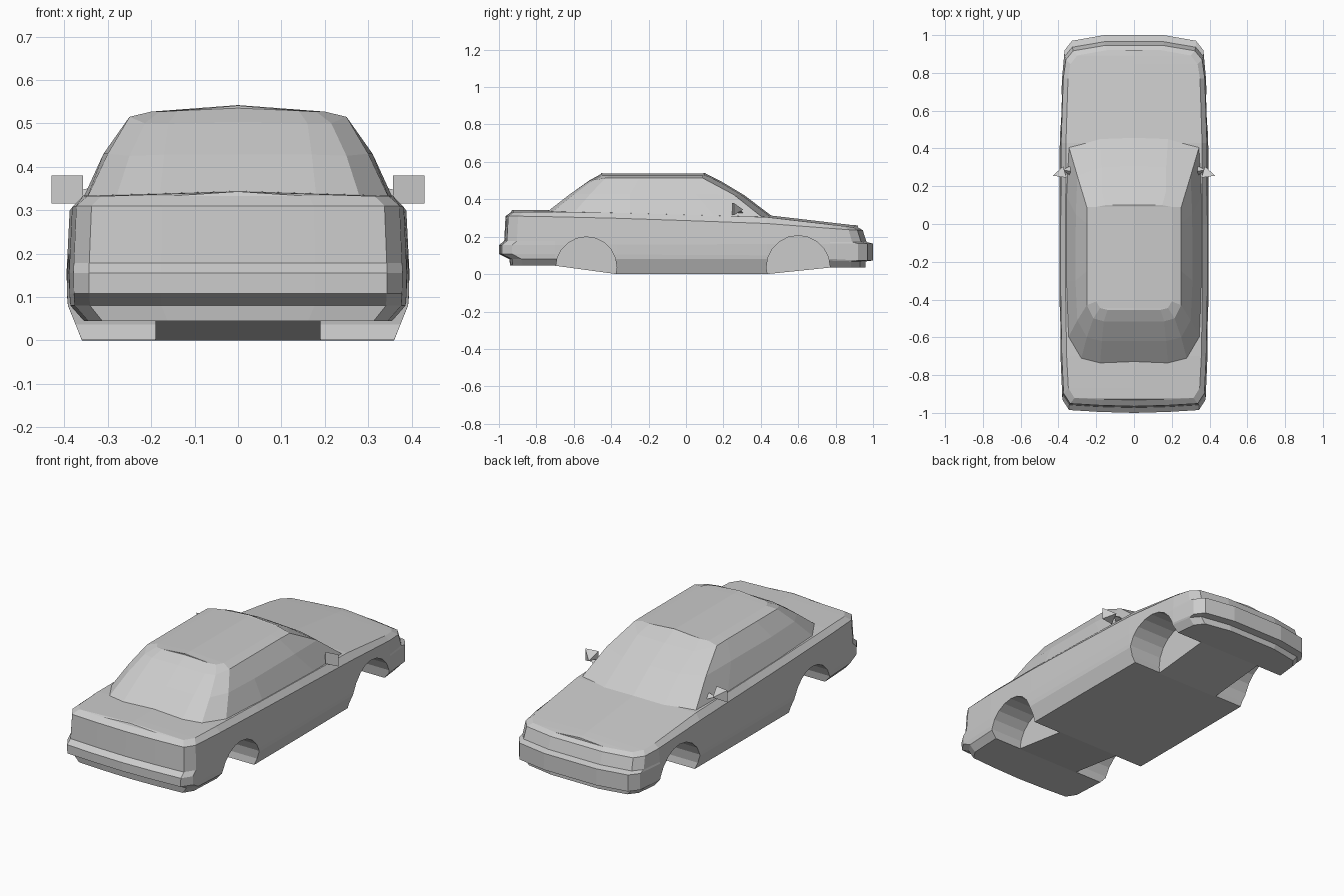
import bpy, bmesh, math

cube = bpy.data.objects.get("Cube")
if cube:
    bpy.data.objects.remove(cube)

paint = bpy.data.materials.new("grey_paint")
paint.use_nodes = True
grey = (0.6, 0.6, 0.6, 1)
paint.diffuse_color = grey
paint.node_tree.nodes["Principled BSDF"].inputs["Base Color"].default_value = grey


def add_object(name, bm):
    bmesh.ops.remove_doubles(bm, verts=bm.verts[:], dist=0.0002)
    bmesh.ops.recalc_face_normals(bm, faces=bm.faces[:])
    mesh = bpy.data.meshes.new(name)
    bm.to_mesh(mesh)
    bm.free()
    mesh.materials.append(paint)
    obj = bpy.data.objects.new(name, mesh)
    bpy.context.scene.collection.objects.link(obj)
    return obj


def interp(knots, y):
    """Piecewise linear height along the length."""
    if y <= knots[0][0]:
        return knots[0][1]
    for (a, za), (b, zb) in zip(knots, knots[1:]):
        if y <= b:
            return za + (zb - za) * (y - a) / (b - a)
    return knots[-1][1]


def stack(name, rings, bottom_crown, top_crown):
    """Skin half rings (rear centre to front centre), cap them and mirror."""
    bm = bmesh.new()

    def face(points):
        unique = list(dict.fromkeys(points))
        if len(unique) > 2:
            bm.faces.new([bm.verts.new(p) for p in unique])

    for side in (1, -1):
        flip = [[(side * x, y, z) for x, y, z in ring] for ring in rings]
        for low, high in zip(flip, flip[1:]):
            for i in range(len(low) - 1):
                face([low[i], low[i + 1], high[i + 1], high[i]])
        for ring, crown in ((flip[0], bottom_crown), (flip[-1], top_crown)):
            mid = [(0.0, y, z + (crown if x else 0)) for x, y, z in ring]
            for i in range(len(ring) - 1):
                face([ring[i], ring[i + 1], mid[i + 1], mid[i]])
    return add_object(name, bm)


# Body: plan outline as width ratio and station; end stations scale to each layer
OUTLINE = [(0, -1), (.45, -.995), (.87, -.985), (.96, -.93), (.985, -.7), (1, -.37),
           (1, 0), (.995, .43), (.965, .77), (.93, .92), (.83, .97), (.4, 1), (0, 1)]


def body_ring(width, rear, front, knots):
    ring = []
    for u, v in OUTLINE:
        y = v if abs(v) < .8 else v * (front if v > 0 else rear)
        ring.append((u * width, y, interp(knots, y)))
    return ring


layers = [
    body_ring(.36, .94, .96, [(-.7, .045), (-.37, 0), (.43, 0), (.77, .035)]),   # floor
    body_ring(.392, .945, .96, [(-.5, .08), (.5, .08), (.9, .068)]),             # sill crease
    body_ring(.394, 1, 1, [(-.9, .108), (.5, .1), (.9, .073)]),                  # bumper bottom
    body_ring(.395, 1, 1, [(-.9, .155), (.9, .163)]),                            # bumper top
    body_ring(.394, .972, .965, [(-.9, .178), (.9, .172)]),                      # above bumper
    body_ring(.388, .965, .945, [(-.9, .31), (-.5, .303), (.4, .273), (.9, .235)]),  # belt crease
    body_ring(.362, .935, .92, [(-.9, .332), (-.6, .334), (.43, .305), (.9, .25)]),  # deck edge
]
body = stack("body_shell", layers, 0, .011)

# Wheel wells cut from each side
for y, radius in ((-.533, .163), (.6, .17)):
    for side in (1, -1):
        bpy.ops.mesh.primitive_cylinder_add(vertices=20, radius=radius, depth=.4,
                                            location=(side * .39, y, .036),
                                            rotation=(0, math.pi / 2, 0))
        cutter = bpy.context.object
        cutter.hide_render = True
        cutter.data.materials.append(paint)
        cut = body.modifiers.new("wheel_well", 'BOOLEAN')
        cut.operation = 'DIFFERENCE'
        cut.solver = 'EXACT'
        cut.object = cutter
        bpy.context.view_layer.objects.active = body
        bpy.ops.object.modifier_apply(modifier=cut.name)
        bpy.data.objects.remove(cutter)

# Cabin: base, window middle, roof rail and roof edge
cabin = [
    [(0, -.74, .335), (.18, -.74, .335), (.28, -.715, .332), (.348, -.6, .328), (.358, -.3, .325),
     (.358, .15, .31), (.347, .415, .298), (.18, .45, .308), (0, .46, .31)],
    [(0, -.62, .428), (.17, -.62, .428), (.25, -.6, .425), (.3, -.51, .43), (.31, -.3, .43),
     (.308, .05, .43), (.3, .255, .425), (.17, .3, .42), (0, .31, .423)],
    [(0, -.515, .502), (.16, -.515, .5), (.215, -.5, .5), (.25, -.43, .515), (.25, -.25, .515),
     (.25, 0, .515), (.25, .09, .513), (.17, .175, .495), (0, .185, .498)],
    [(0, -.455, .535), (.14, -.455, .529), (.18, -.445, .527), (.2, -.41, .527), (.2, -.25, .527),
     (.2, 0, .527), (.2, .09, .527), (.15, .1, .53), (0, .108, .536)],
]
stack("cabin", cabin, 0, .012)

# Door mirrors: a pyramid housing on a thin wedge stalk
for side, label in ((1, "left"), (-1, "right")):
    bm = bmesh.new()
    corners = [bm.verts.new((side * x, .245 + (x - .357) * .15, z))
               for x, z in ((.357, .315), (.43, .315), (.43, .38), (.357, .38))]
    apex = bm.verts.new((side * .375, .305, .345))
    bm.faces.new(corners)
    for i in range(4):
        bm.faces.new((corners[i], corners[(i + 1) % 4], apex))
    add_object(label + "_mirror", bm)

    bm = bmesh.new()
    root = [bm.verts.new((side * .335, y, z)) for y, z in ((.255, .325), (.31, .325), (.28, .352))]
    tip = bm.verts.new((side * .38, .285, .343))
    bm.faces.new(root)
    for i in range(3):
        bm.faces.new((root[i], root[(i + 1) % 3], tip))
    add_object(label + "_mirror_stalk", bm)
